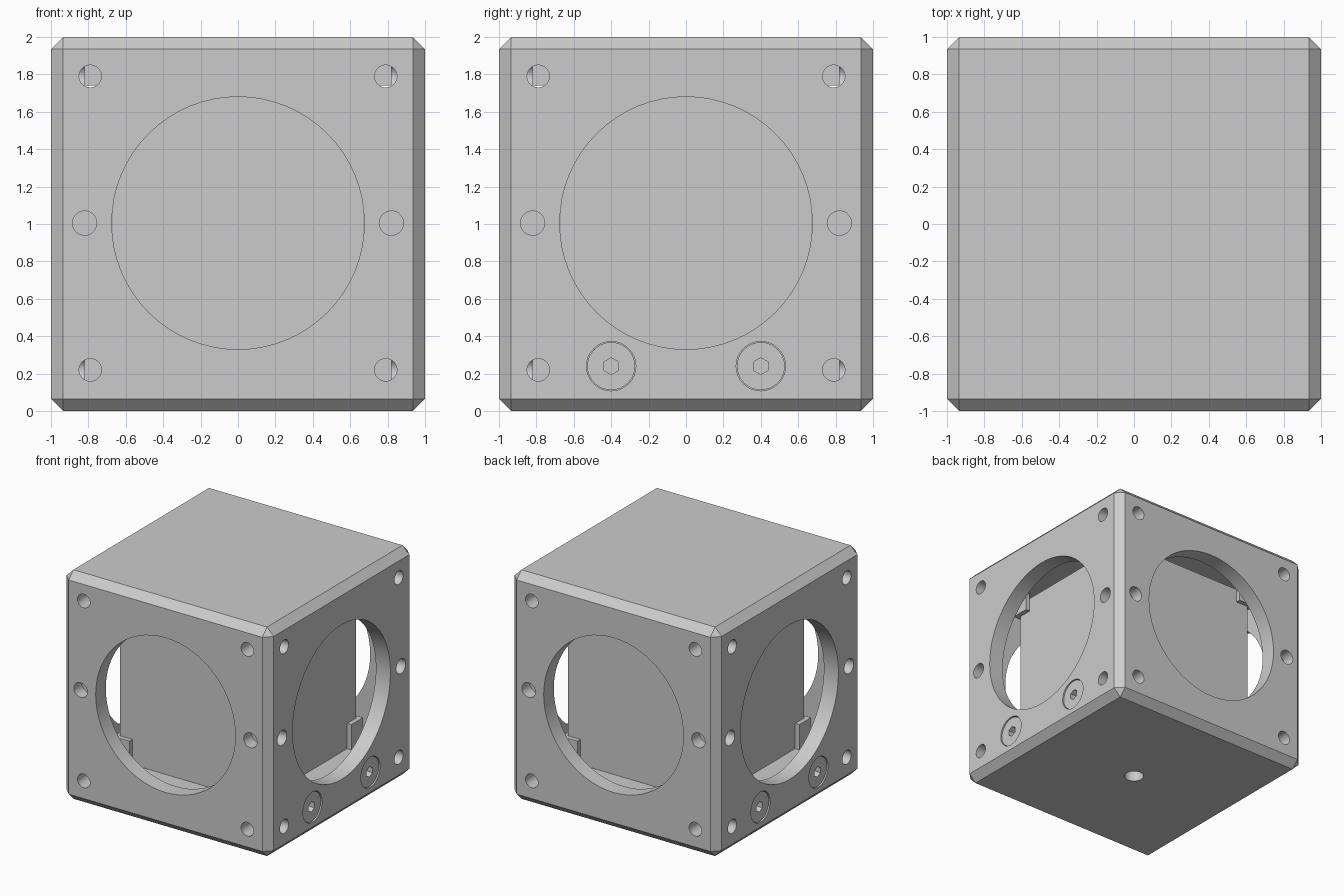
import bpy, bmesh, math
from mathutils import Matrix, Vector

if "Cube" in bpy.data.objects:
    bpy.data.objects.remove(bpy.data.objects["Cube"])


def new_object(name, bm):
    mesh = bpy.data.meshes.new(name)
    bm.to_mesh(mesh)
    bm.free()
    obj = bpy.data.objects.new(name, mesh)
    bpy.context.collection.objects.link(obj)
    return obj


def box(name, lo, hi, bevel=0):
    lo, hi = Vector(lo), Vector(hi)
    bm = bmesh.new()
    bmesh.ops.create_cube(bm, size=1)
    bmesh.ops.scale(bm, vec=hi - lo, verts=bm.verts)
    bmesh.ops.translate(bm, vec=(lo + hi) / 2, verts=bm.verts)
    if bevel:
        bmesh.ops.bevel(bm, geom=bm.edges[:], offset=bevel, segments=1, affect='EDGES')
    return new_object(name, bm)


def cylinder(name, r, y0, y1, x, z, turn=0, sides=32):
    """Cylinder along y from y0 to y1 at (x, z), turned about z by quarter turns."""
    bm = bmesh.new()
    m = (Matrix.Rotation(turn * math.pi / 2, 4, 'Z')
         @ Matrix.Translation((x, (y0 + y1) / 2, z))
         @ Matrix.Rotation(math.pi / 2, 4, 'X'))
    bmesh.ops.create_cone(bm, cap_ends=True, segments=sides, radius1=r, radius2=r,
                          depth=abs(y1 - y0), matrix=m)
    return new_object(name, bm)


def cut(obj, cutter):
    mod = obj.modifiers.new("cut", 'BOOLEAN')
    mod.operation = 'DIFFERENCE'
    mod.solver = 'EXACT'
    mod.object = cutter
    bpy.context.view_layer.update()
    deps = bpy.context.evaluated_depsgraph_get()
    mesh = bpy.data.meshes.new_from_object(obj.evaluated_get(deps))
    obj.modifiers.clear()
    obj.data = mesh
    bpy.data.objects.remove(cutter)


def smooth(obj):
    bpy.ops.object.select_all(action='DESELECT')
    obj.select_set(True)
    bpy.context.view_layer.objects.active = obj
    bpy.ops.object.shade_smooth_by_angle(angle=math.radians(30))


MID = 1.005

# Chamfered housing with an inner cavity and two crossing bores
housing = box("housing", (-1, -1, 0), (1, 1, 2), 0.065)
cut(housing, box("cavity", (-.86, -.86, .30), (.86, .86, 1.74)))
for turn in range(2):
    cut(housing, cylinder("bore", .675, -1.2, 1.2, 0, MID, turn, 64))

# Small mounting holes on every side
for turn in range(4):
    for sx in (-1, 1):
        for z in (.22, 1.79):
            cut(housing, cylinder("corner_hole", .06, -1.1, -.82, sx * .79, z, turn, 24))
        cut(housing, cylinder("middle_hole", .065, -1.1, -.89, sx * .82, MID, turn, 24))

# Central hole underneath
bm = bmesh.new()
bmesh.ops.create_cone(bm, cap_ends=True, segments=24, radius1=.08, radius2=.08, depth=.4)
cut(housing, new_object("base_hole", bm))

# Recessed hex-socket screws on the left and right sides
for turn in (1, 3):
    for x in (-.4, .4):
        cut(housing, cylinder("counterbore", .132, -1.1, -.9, x, .24, turn, 32))
        screw = cylinder("screw", .128, -.99, -.89, x, .24, turn, 32)
        cut(screw, cylinder("socket", .045, -1.1, -.93, x, .24, turn, 6))
        smooth(screw)
smooth(housing)

# Optical cube on its platform, with a pad above
box("glass_cube", (-.67, -.67, .345), (.67, .67, 1.70))
box("platform", (-.67, -.67, .30), (.67, .67, .345))
box("top_pad", (-.6, -.6, 1.70), (.6, .6, 1.74))

# Angle brackets holding the corners of the glass cube
for turn in range(4):
    for z0, z1 in ((.30, .52), (1.58, 1.74)):
        bm = bmesh.new()
        outline = [(.55, .67), (.67, .67), (.67, .55), (.71, .55), (.71, .71), (.55, .71)]
        face = bm.faces.new([bm.verts.new((x, y, z0)) for x, y in outline])
        top = bmesh.ops.extrude_face_region(bm, geom=[face])["geom"]
        bmesh.ops.translate(bm, vec=(0, 0, z1 - z0),
                            verts=[v for v in top if isinstance(v, bmesh.types.BMVert)])
        bmesh.ops.rotate(bm, matrix=Matrix.Rotation(turn * math.pi / 2, 3, 'Z'), verts=bm.verts)
        bmesh.ops.recalc_face_normals(bm, faces=bm.faces)
        new_object("corner_bracket", bm)
